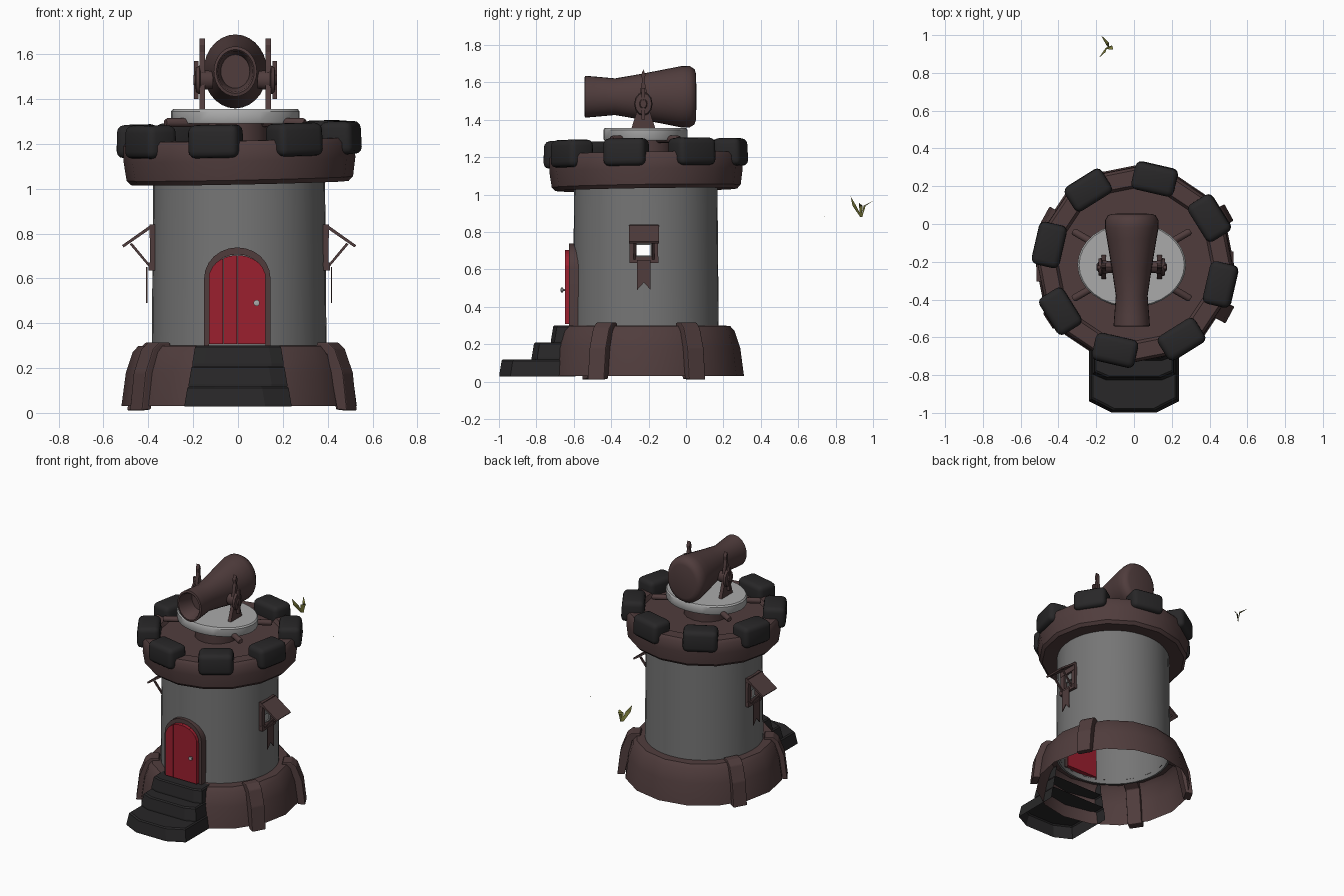
import bpy, bmesh, math
from mathutils import Matrix, Vector

if "Cube" in bpy.data.objects:
    bpy.data.objects.remove(bpy.data.objects["Cube"])

CX, CY = 0.005, -0.215          # tower axis


def material(name, rgb):
    m = bpy.data.materials.new(name)
    m.diffuse_color = (*rgb, 1)
    m.use_nodes = True
    m.node_tree.nodes["Principled BSDF"].inputs["Base Color"].default_value = m.diffuse_color
    return m


BROWN = material("brown", (0.08, 0.046, 0.046))
DARK = material("dark_stone", (0.021, 0.020, 0.021))
WALL = material("wall_grey", (0.18, 0.18, 0.18))
LIGHT = material("light_grey", (0.40, 0.40, 0.40))
RED = material("door_red", (0.33, 0.014, 0.028))
GREEN = material("grass_green", (0.18, 0.18, 0.04))


def finish(bm, name, mat, smooth=None, bevel=0, segs=2):
    bmesh.ops.remove_doubles(bm, verts=bm.verts, dist=1e-5)
    bmesh.ops.recalc_face_normals(bm, faces=bm.faces)
    if bevel:
        bmesh.ops.bevel(bm, geom=bm.edges[:], offset=bevel, segments=segs,
                        profile=0.5, affect='EDGES')
    me = bpy.data.meshes.new(name)
    bm.to_mesh(me)
    bm.free()
    me.materials.append(mat)
    ob = bpy.data.objects.new(name, me)
    bpy.context.collection.objects.link(ob)
    if smooth:
        bpy.ops.object.select_all(action='DESELECT')
        ob.select_set(True)
        bpy.context.view_layer.objects.active = ob
        bpy.ops.object.shade_smooth_by_angle(angle=math.radians(smooth))
    return ob


def lathe(name, profile, n, mat, m=None, closed=False, smooth=35):
    """Turn (radius, z) points around the z axis."""
    bm = bmesh.new()
    rings = [[bm.verts.new((r * math.cos(2 * math.pi * i / n),
                            r * math.sin(2 * math.pi * i / n), z))
              for i in range(n)] for r, z in profile]
    pairs = list(zip(rings, rings[1:])) + ([(rings[-1], rings[0])] if closed else [])
    for a, b in pairs:
        for i in range(n):
            j = (i + 1) % n
            bm.faces.new((a[i], a[j], b[j], b[i]))
    bmesh.ops.transform(bm, matrix=m or Matrix.Translation((CX, CY, 0)), verts=bm.verts)
    return finish(bm, name, mat, smooth)


def prism(name, pts, y0, y1, mat, m=None, bevel=0, smooth=None, segs=2):
    """Extrude an (x, z) outline from y0 to y1."""
    bm = bmesh.new()
    a = [bm.verts.new((x, y0, z)) for x, z in pts]
    b = [bm.verts.new((x, y1, z)) for x, z in pts]
    bm.faces.new(a)
    bm.faces.new(b[::-1])
    for i in range(len(pts)):
        j = (i + 1) % len(pts)
        bm.faces.new((a[i], b[i], b[j], a[j]))
    if m:
        bmesh.ops.transform(bm, matrix=m, verts=bm.verts)
    return finish(bm, name, mat, smooth, bevel, segs)


def rect(x0, x1, z0, z1):
    return [(x0, z0), (x1, z0), (x1, z1), (x0, z1)]


def around(deg):
    """Local x points outward from the tower axis at this angle."""
    return Matrix.Translation((CX, CY, 0)) @ Matrix.Rotation(math.radians(deg), 4, 'Z')


# Wall with see-through side windows
wall = lathe("wall", [(0.39, 0.27), (0.383, 1.06), (0.37, 1.06), (0.376, 0.27)],
             40, WALL, closed=True)
cutter = prism("window_cutter", rect(-0.6, 0.6, 0.675, 0.73), -0.04, 0.04, WALL,
               Matrix.Translation((CX, -0.23, 0)))
cutter.hide_render = True
cutter.hide_viewport = True
cut = wall.modifiers.new("windows", 'BOOLEAN')
cut.operation, cut.object = 'DIFFERENCE', cutter

# Flared base and its straps
lathe("base", [(0.525, 0.03), (0.505, 0.18), (0.475, 0.27), (0.45, 0.298), (0.38, 0.30)],
      16, BROWN)
for k, (deg, push) in enumerate(((-28, 0.02), (29, 0.02), (151, -0.005), (213, 0))):
    prism(f"base_strap_{k}", [(0.55, 0.01), (0.53, 0.18), (0.49, 0.285), (0.455, 0.315),
                              (0.40, 0.315), (0.39, 0.28), (0.45, 0.26), (0.50, 0.015)],
          -0.05, 0.05, BROWN, around(deg) @ Matrix.Translation((push, 0, 0)), bevel=0.006)

# Crown, floor and battlements, leaning very slightly
lean = (Matrix.Translation((CX, CY, 1.2)) @ Matrix.Rotation(-0.02, 4, 'Y')
        @ Matrix.Rotation(0.014, 4, 'X') @ Matrix.Translation((-CX, -CY, -1.2)))
lathe("crown", [(0.37, 1.035), (0.485, 1.025), (0.505, 1.045), (0.517, 1.13), (0.515, 1.20),
                (0.50, 1.22), (0.42, 1.22), (0.405, 1.195), (0, 1.195)], 16, BROWN,
      lean @ Matrix.Translation((CX, CY, 0)))
for k in range(8):
    prism(f"battlement_{k}", [(0.39, 1.15), (0.543, 1.145), (0.538, 1.293), (0.39, 1.293)],
          -0.115, 0.115, DARK, lean @ around(32 + 45 * k), bevel=0.032, smooth=40, segs=3)

# Turntable on a hub with four pegs
T = Matrix.Translation((-0.012, -0.217, 0))
lathe("hub", [(0.15, 1.19), (0.15, 1.30)], 16, BROWN, T)
lathe("turntable", [(0, 1.29), (0.98, 1.29), (1, 1.30), (1, 1.345), (0.97, 1.355), (0, 1.355)],
      32, LIGHT, T @ Matrix.Diagonal((0.287, 0.225, 1, 1)))
for k, deg in enumerate((30, 150, 210, 330)):
    turn = T @ Matrix.Rotation(math.radians(deg), 4, 'Z')
    peg = turn @ Matrix.Translation((0, 0, 1.295)) @ Matrix.Rotation(math.pi / 2, 4, 'Y')
    lathe(f"peg_{k}", [(0, 0.12), (0.02, 0.12), (0.02, 0.35), (0.014, 0.36), (0, 0.36)],
          10, BROWN, peg)

# Cannon barrel: local z runs from muzzle to breech
barrel = (Matrix.Translation((-0.012, 0, 1.523)) @ Matrix.Diagonal((0.86, 1, 1, 1))
          @ Matrix.Rotation(-math.pi / 2, 4, 'X'))
lathe("cannon_barrel", [(0, -0.42), (0.075, -0.42), (0.09, -0.535), (0.098, -0.543),
                        (0.112, -0.54), (0.108, -0.49), (0.098, -0.38), (0.122, -0.24),
                        (0.153, -0.08), (0.165, -0.02), (0.164, 0.02), (0.147, 0.046),
                        (0.12, 0.054), (0, 0.056)], 28, BROWN, barrel, smooth=45)

# Cannon supports, trunnion discs and spikes
for side, s in (("left", -1), ("right", 1)):
    m = Matrix.Translation((-0.012, -0.228, 0)) @ Matrix.Rotation(math.pi / 2 * s, 4, 'Z')
    prism(f"support_{side}", [(-0.065, 1.35), (0.065, 1.35), (0.03, 1.46), (0.018, 1.55),
                              (0.006, 1.61), (0.011, 1.64), (0, 1.67), (-0.011, 1.64),
                              (-0.006, 1.61), (-0.018, 1.55), (-0.03, 1.46)],
          -0.16, -0.135, BROWN, m)
    disc = m @ Matrix.Translation((0, 0, 1.485)) @ Matrix.Rotation(math.pi / 2, 4, 'X')
    lathe(f"trunnion_{side}", [(0, 0.10), (0.035, 0.10), (0.042, 0.155), (0.058, 0.16),
                               (0.052, 0.175), (0.025, 0.178), (0.02, 0.186), (0, 0.186)],
          12, BROWN, disc @ Matrix.Diagonal((0.85, 1.1, 1, 1)))
    prism(f"trunnion_bar_{side}", rect(-0.009, 0.009, 1.40, 1.57), -0.185, -0.165, BROWN, m)


# Arched door: frame, planks and knob
def arch(half, spring, rise, n=12):
    return [(half * math.cos(math.pi * i / n), spring + rise * math.sin(math.pi * i / n))
            for i in range(n + 1)]


outer = [(0.148, 0.295)] + arch(0.148, 0.60, 0.138) + [(-0.148, 0.295)]
inner = [(0.126, 0.295)] + arch(0.126, 0.595, 0.112) + [(-0.126, 0.295)]
D = Matrix.Translation((-0.003, 0, 0))
prism("door_frame", outer + inner[::-1], -0.625, -0.56, BROWN, D, smooth=30)
for k in range(4):
    x0, x1 = -0.126 + 0.063 * k + 0.0006, -0.126 + 0.063 * (k + 1) - 0.0006
    top = [x1 + (x0 - x1) * i / 4 for i in range(5)]
    pts = [(x0, 0.308), (x1, 0.308)] + [
        (x, 0.60 + 0.103 * math.sqrt(max(0, 1 - (x / 0.128) ** 2))) for x in top]
    prism(f"door_plank_{k}", pts, -0.648, -0.555, RED, D)
knob = Matrix.Translation((0.083, 0, 0.49)) @ Matrix.Rotation(math.pi / 2, 4, 'X')
lathe("door_knob", [(0.006, 0.64), (0.006, 0.655), (0.014, 0.658), (0.014, 0.668), (0, 0.672)],
      10, LIGHT, knob)

# Three tapering steps with chamfered fronts, hollow underneath
for k, (w, front, cut_w, cut_y, z0) in enumerate(((0.238, -0.998, 0.12, 0.06, 0.028),
                                                   (0.220, -0.825, 0.15, 0.03, 0.119),
                                                   (0.204, -0.722, 0.15, 0.02, 0.21))):
    pts = [(-w, -0.59), (-w, front + cut_y), (-cut_w, front),
           (cut_w, front), (w, front + cut_y), (w, -0.59)]
    shell = []
    bm = bmesh.new()
    for inset, dz in ((0, 0), (0, 0.01), (0.012, 0.083), (0.02, 0.091)):
        shell.append([bm.verts.new((x - math.copysign(inset, x), y + inset * (y < -0.6), z0 + dz))
                      for x, y in pts])
    for low, high in zip(shell, shell[1:]):
        for i in range(5):
            bm.faces.new((low[i], low[i + 1], high[i + 1], high[i]))
    bm.faces.new(shell[-1])
    finish(bm, f"step_{k}", DARK)

# Side windows: frame, propped shutter and swallow-tailed banner
for side, deg in (("right", 0), ("left", 180)):
    m = Matrix.Translation((0, -0.01, 0)) @ around(deg)
    face = m @ Matrix.Rotation(math.pi / 2, 4, 'Z')
    prism(f"window_top_{side}", rect(-0.075, 0.075, 0.78, 0.84), -0.40, -0.37, BROWN, face)
    prism(f"window_sill_{side}", rect(-0.078, 0.078, 0.635, 0.67), -0.405, -0.37, BROWN, face)
    for s in (-1, 1):
        prism(f"window_jamb_{side}_{s}", rect(s * 0.058 - 0.018, s * 0.058 + 0.018, 0.65, 0.81),
              -0.398, -0.37, BROWN, face)
        prism(f"shutter_prop_{side}_{s}", [(0.39, 0.652), (0.40, 0.648), (0.488, 0.752),
                                           (0.478, 0.758)], s * 0.05 - 0.006, s * 0.05 + 0.006,
              BROWN, m)
    prism(f"shutter_{side}", [(0.385, 0.828), (0.395, 0.838), (0.522, 0.748), (0.515, 0.738)],
          -0.08, 0.08, BROWN, m)
    prism(f"banner_{side}", [(-0.036, 0.65), (-0.036, 0.49), (0, 0.53), (0.036, 0.49),
                             (0.036, 0.65)], -0.415, -0.409, BROWN, face)


# Loose grass tuft behind the tower
def blade(bm, base, mid, tip, w):
    d = Vector((w, w * 0.7, 0))
    b, c, t = Vector(base), Vector(mid), Vector(tip)
    v = [bm.verts.new(p) for p in (b - d * 0.4, b + d * 0.4, c + d, c - d, t)]
    bm.faces.new((v[0], v[1], v[2], v[3]))
    bm.faces.new((v[3], v[2], v[4]))


bm = bmesh.new()
root = (-0.145, 0.935, 0.88)
blade(bm, root, (-0.165, 0.90, 0.94), (-0.185, 0.88, 0.99), 0.014)
blade(bm, root, (-0.13, 0.935, 0.94), (-0.11, 0.925, 0.955), 0.014)
blade(bm, (-0.135, 0.94, 0.88), (-0.14, 0.955, 0.94), (-0.175, 1.0, 0.965), 0.008)
blade(bm, (0.246, 0.74, 0.878), (0.248, 0.742, 0.882), (0.25, 0.745, 0.886), 0.002)
finish(bm, "grass", GREEN)
